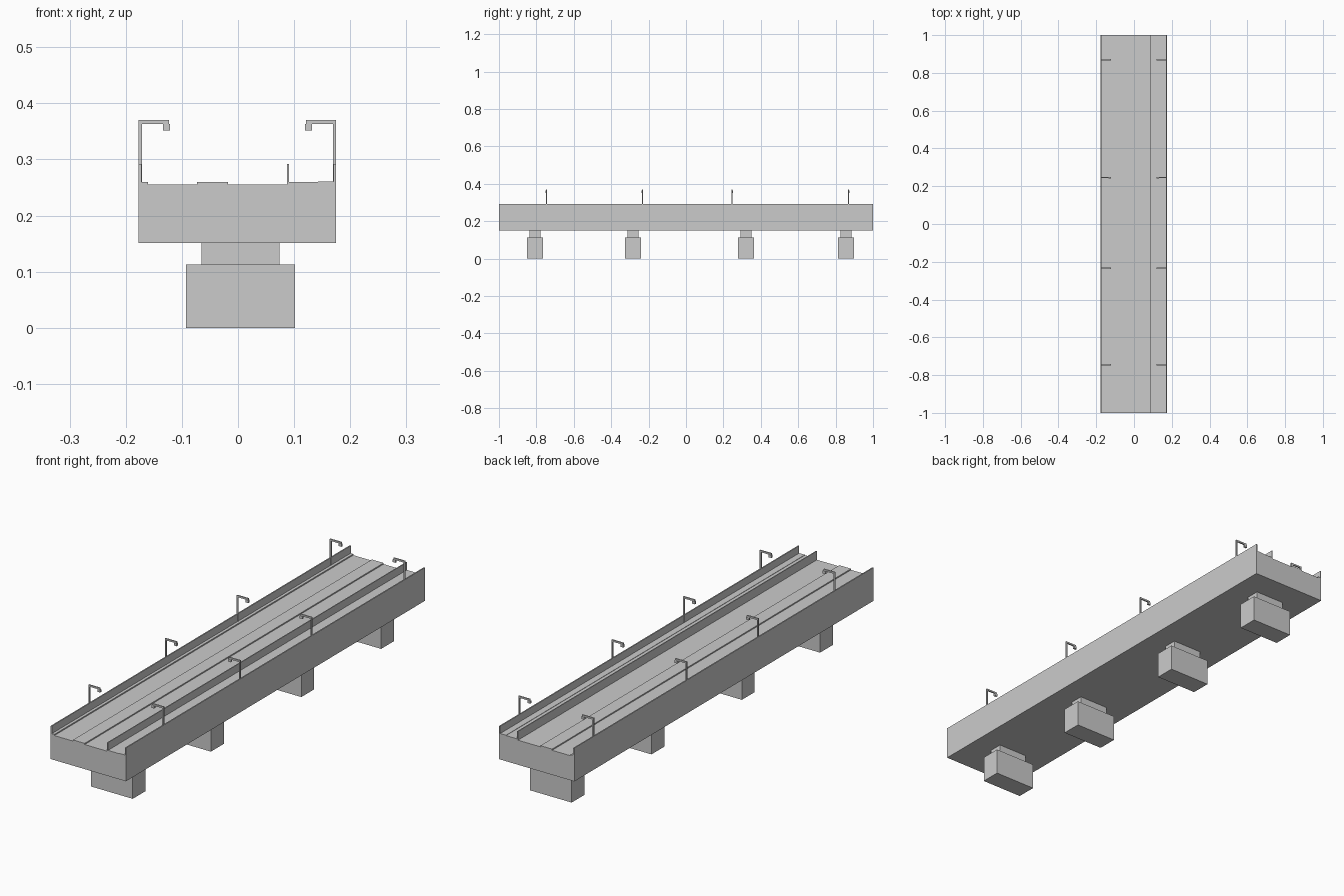
import bpy, bmesh

if "Cube" in bpy.data.objects:
    bpy.data.objects.remove(bpy.data.objects["Cube"])

CX = -0.001  # centre line of the deck


def prism(name, profile, y0, y1):
    """Extrude a closed x/z outline along y."""
    bm = bmesh.new()
    face = bm.faces.new([bm.verts.new((x, y0, z)) for x, z in profile])
    ext = bmesh.ops.extrude_face_region(bm, geom=[face])
    verts = [g for g in ext["geom"] if isinstance(g, bmesh.types.BMVert)]
    bmesh.ops.translate(bm, verts=verts, vec=(0, y1 - y0, 0))
    bmesh.ops.recalc_face_normals(bm, faces=bm.faces)
    mesh = bpy.data.meshes.new(name)
    bm.to_mesh(mesh)
    bm.free()
    obj = bpy.data.objects.new(name, mesh)
    bpy.context.collection.objects.link(obj)
    return obj


def box(name, x0, x1, y, half, z0, z1):
    return prism(name, [(x0, z0), (x1, z0), (x1, z1), (x0, z1)], y - half, y + half)


# Bridge deck with parapets, kerb, median and raised walkway
ROAD, KERB, WALL = 0.255, 0.26, 0.292
prism("bridge_deck", [
    (-0.177, 0.151), (0.175, 0.151), (0.175, WALL), (0.170, WALL),
    (0.170, 0.261), (0.143, 0.261), (0.143, KERB - 0.0005),
    (0.091, KERB - 0.0005), (0.091, WALL), (0.087, WALL), (0.087, ROAD),
    (-0.018, ROAD), (-0.018, KERB), (-0.073, KERB), (-0.073, ROAD),
    (-0.160, ROAD), (-0.160, KERB), (-0.172, KERB),
    (-0.172, WALL), (-0.177, WALL)], -1, 1)

# Piers: wide footing with a narrower neck under the deck
for i, y in enumerate((-0.807, -0.284, 0.321, 0.855), 1):
    box(f"pier_footing_{i}", -0.093, 0.102, y, 0.043, 0, 0.113)
    box(f"pier_neck_{i}", -0.065, 0.074, y, 0.029, 0.113, 0.151)

# Street lamps: bent post and a hanging head, mirrored across the deck
for i, y in enumerate((-0.746, -0.233, 0.246, 0.869), 1):
    for side, s in (("left", -1), ("right", 1)):
        post = [(0.170, KERB), (0.176, KERB), (0.176, 0.370),
                (0.122, 0.370), (0.122, 0.363), (0.170, 0.363)]
        prism(f"lamp_post_{side}_{i}", [(CX + s * x, z) for x, z in post],
              y - 0.003, y + 0.003)
        x0, x1 = sorted((CX + s * 0.120, CX + s * 0.133))
        box(f"lamp_head_{side}_{i}", x0, x1, y, 0.004, 0.352, 0.363)
